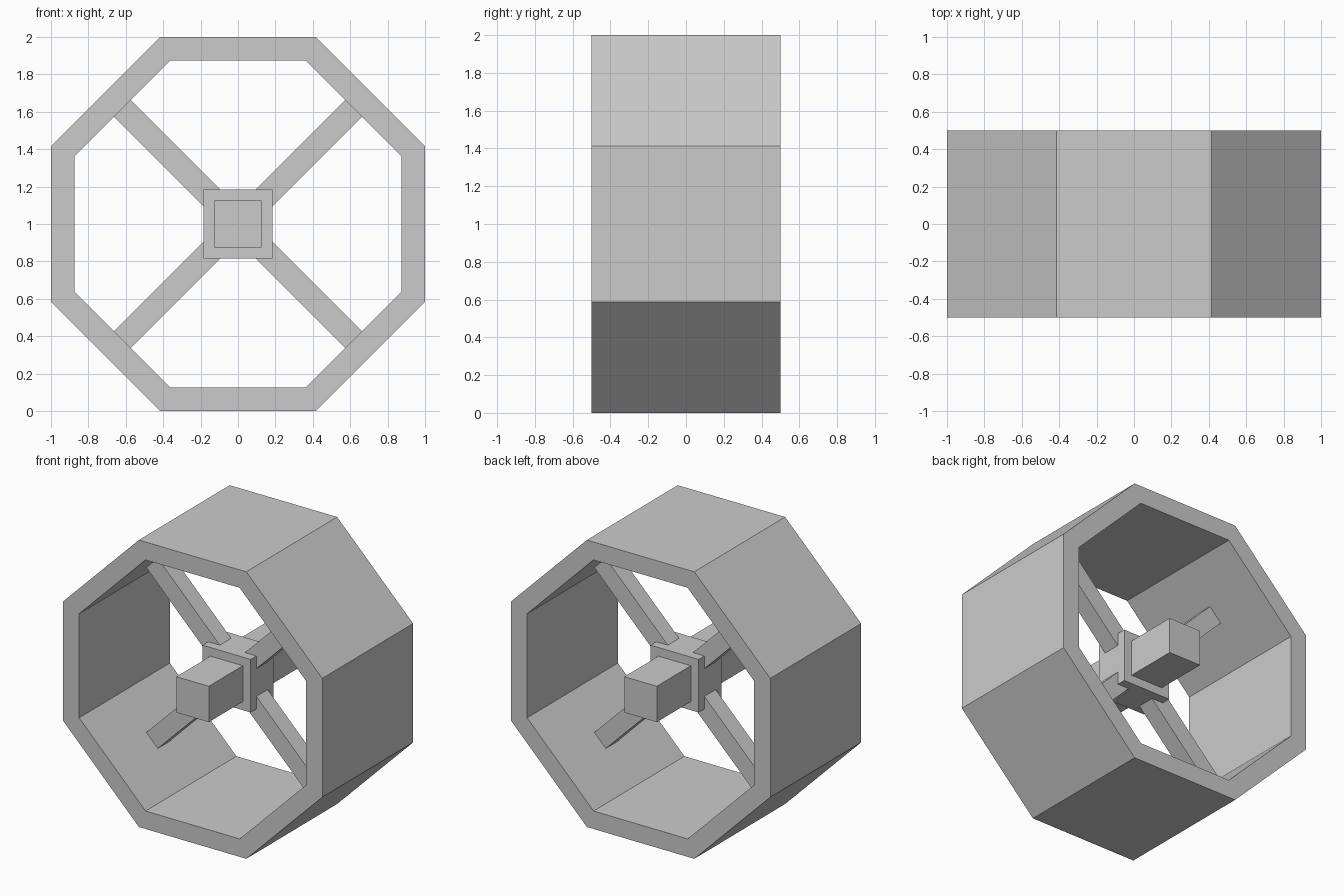
import bpy, bmesh, math
from mathutils import Matrix

if "Cube" in bpy.data.objects:
    bpy.data.objects.remove(bpy.data.objects["Cube"])

HALF_DEPTH = 0.5
CENTRE_Z = 1.0


def add_object(name, bm):
    bmesh.ops.recalc_face_normals(bm, faces=bm.faces)
    mesh = bpy.data.meshes.new(name)
    bm.to_mesh(mesh)
    bm.free()
    obj = bpy.data.objects.new(name, mesh)
    obj.location.z = CENTRE_Z
    bpy.context.collection.objects.link(obj)
    return obj


def box(name, size, offset=(0, 0, 0), turn=0.0):
    # box offset from the hub centre, then turned about the axle (y)
    bm = bmesh.new()
    mat = (Matrix.Rotation(turn, 4, 'Y') @ Matrix.Translation(offset)
           @ Matrix.Diagonal((*size, 1)))
    bmesh.ops.create_cube(bm, size=1, matrix=mat)
    return add_object(name, bm)


# Octagonal rim: hollow tube with flats at top, bottom and sides
def rim(outer, inner, sides=8):
    bm = bmesh.new()
    rings = []
    for apothem, y in ((outer, -HALF_DEPTH), (outer, HALF_DEPTH),
                       (inner, HALF_DEPTH), (inner, -HALF_DEPTH)):
        r = apothem / math.cos(math.pi / sides)
        angles = [2 * math.pi * (i + 0.5) / sides for i in range(sides)]
        rings.append([bm.verts.new((r * math.cos(a), y, r * math.sin(a)))
                      for a in angles])
    for k in range(4):
        a, b = rings[k], rings[(k + 1) % 4]
        for i in range(sides):
            j = (i + 1) % sides
            bm.faces.new((a[i], a[j], b[j], b[i]))
    return add_object("rim", bm)


rim(1.0, 0.875)

# Hub block and axle
box("hub", (0.37, 0.25, 0.37))
box("axle", (0.25, 2 * HALF_DEPTH, 0.25))

# Four diagonal spokes, from inside the hub into the rim
start, end = 0.12, 0.885
for i in range(4):
    box(f"spoke_{i + 1}", (end - start, 0.125, 0.125),
        ((start + end) / 2, 0, 0), math.radians(45 + 90 * i))
